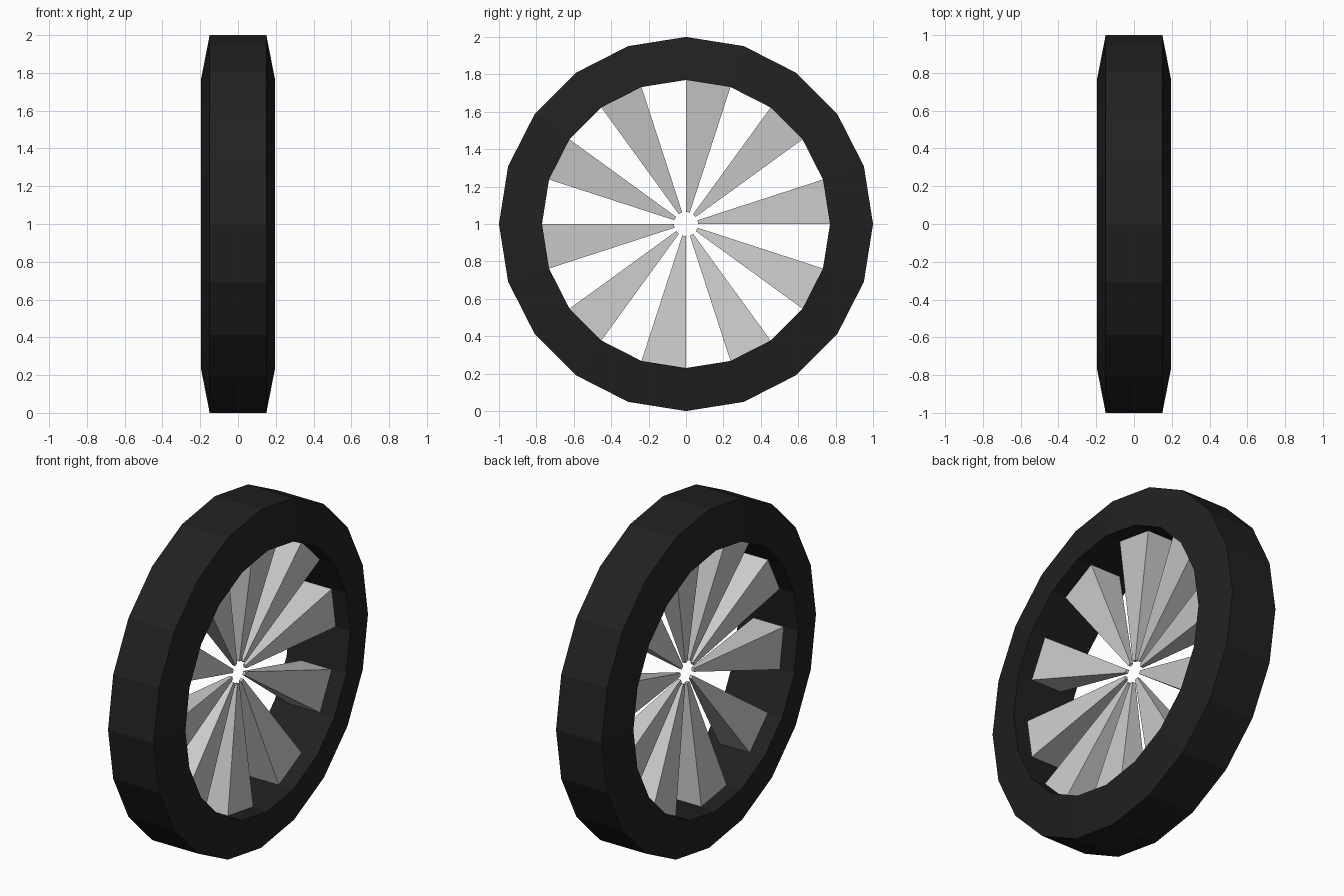
import bpy
import bmesh
from math import sin, cos, radians

if "Cube" in bpy.data.objects:
    bpy.data.objects.remove(bpy.data.objects["Cube"])

SIDES = 20
STEP = 360 / SIDES
R_IN = 0.77


def ring_point(x, r, deg):
    a = radians(deg)
    return (x, r * cos(a), 1 + r * sin(a))


def finish(bm, name):
    bmesh.ops.recalc_face_normals(bm, faces=bm.faces)
    mesh = bpy.data.meshes.new(name)
    bm.to_mesh(mesh)
    bm.free()
    obj = bpy.data.objects.new(name, mesh)
    bpy.context.collection.objects.link(obj)
    return obj


# Tyre: four-point profile swept round the axle
profile = [(-0.15, 1.0), (0.15, 1.0), (0.195, R_IN), (-0.195, R_IN)]
bm = bmesh.new()
rings = [[bm.verts.new(ring_point(x, r, i * STEP)) for x, r in profile]
         for i in range(SIDES)]
for i in range(SIDES):
    a, b = rings[i], rings[(i + 1) % SIDES]
    for j in range(4):
        k = (j + 1) % 4
        bm.faces.new((a[j], a[k], b[k], b[j]))
tyre = finish(bm, "tyre")
rubber = bpy.data.materials.new("black_rubber")
rubber.diffuse_color = (0.015, 0.015, 0.015, 1)
rubber.use_nodes = True
rubber.node_tree.nodes["Principled BSDF"].inputs["Base Color"].default_value = rubber.diffuse_color
tyre.data.materials.append(rubber)

# Spokes: tapered wedges on every second rim segment
bm = bmesh.new()
for i in range(0, SIDES, 2):
    a0, a1 = i * STEP, (i + 1) * STEP
    outer, inner = [
        [bm.verts.new(ring_point(x, r, a))
         for x, a in ((-w, a0), (w, a0), (w, a1), (-w, a1))]
        for r, w in ((R_IN, 0.10), (0.065, 0.009))]
    bm.faces.new(outer)
    bm.faces.new(inner)
    for j in range(4):
        k = (j + 1) % 4
        bm.faces.new((outer[j], outer[k], inner[k], inner[j]))
finish(bm, "spokes")
